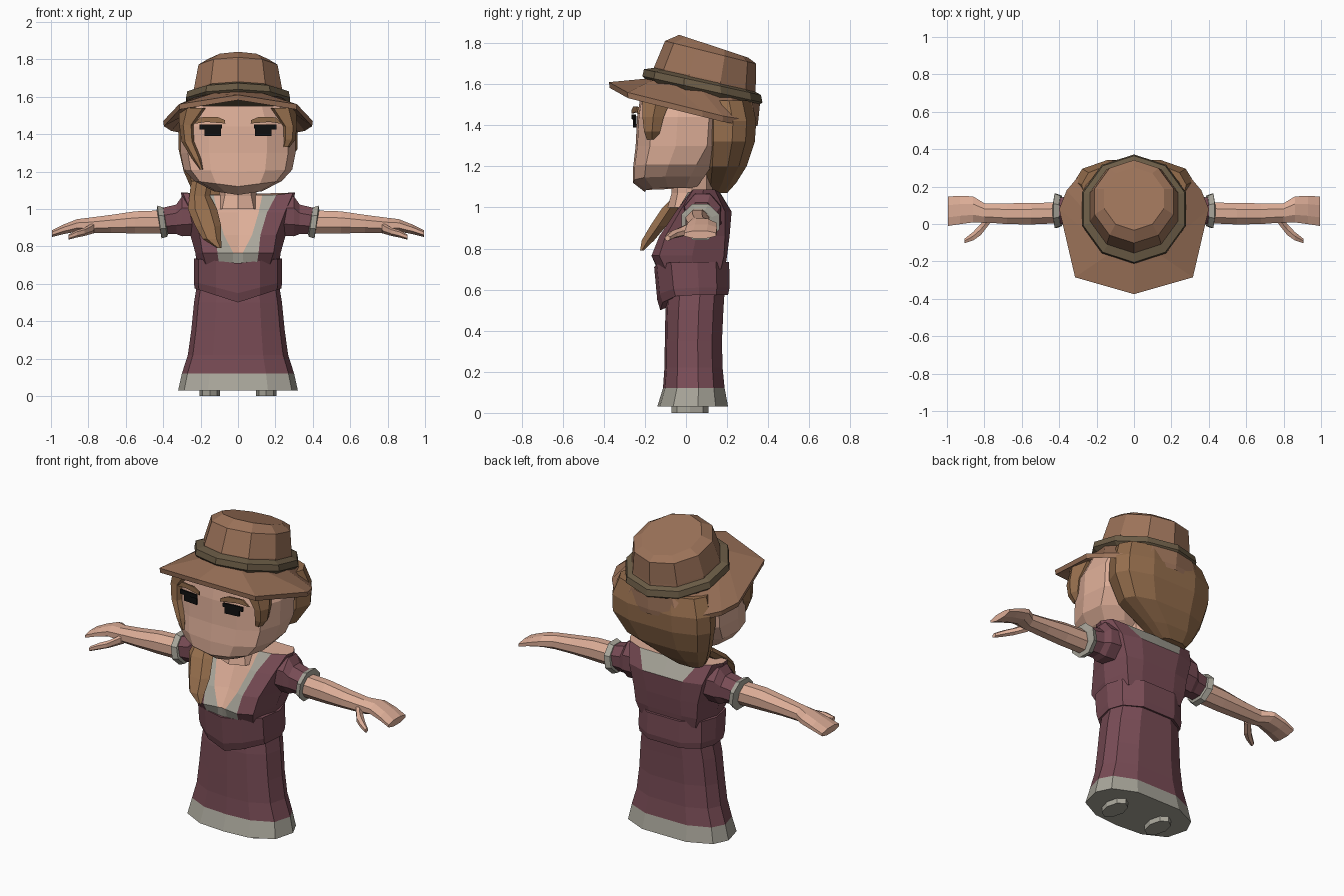
import bpy, bmesh, math


def material(name, r, g, b):
    m = bpy.data.materials.new(name)
    m.diffuse_color = (r, g, b, 1)
    return m


SKIN = material("skin", .72, .42, .31)
DRESS = material("plum cloth", .19, .072, .092)
TRIM = material("grey linen", .39, .375, .32)
HAT = material("brown felt", .33, .17, .10)
BAND = material("olive band", .145, .105, .06)
HAIR = material("hair", .30, .155, .073)
BLACK = material("black", .005, .005, .005)


def loft(name, rings, mats, rule=None, cap_mats=(0, 0), closed=False):
    """Skin a list of equal-length rings; rule(row, column) picks the material."""
    bm = bmesh.new()
    vs = [[bm.verts.new(p) for p in r] for r in rings]
    n = len(vs[0])
    for r in range(len(vs) if closed else len(vs) - 1):
        a, b = vs[r], vs[(r + 1) % len(vs)]
        for c in range(n):
            d = (c + 1) % n
            f = bm.faces.new((a[c], a[d], b[d], b[c]))
            f.material_index = rule(r, c) if rule else 0
    if not closed:
        for ring, mi in zip((vs[0], vs[-1]), cap_mats):
            bm.faces.new(ring).material_index = mi
    bmesh.ops.recalc_face_normals(bm, faces=bm.faces)
    me = bpy.data.meshes.new(name)
    bm.to_mesh(me)
    bm.free()
    for m in mats:
        me.materials.append(m)
    ob = bpy.data.objects.new(name, me)
    bpy.context.collection.objects.link(ob)
    return ob


def mirrored(half):
    """Complete a half outline (x >= 0) to a closed ring."""
    return list(half) + [(-p[0],) + tuple(p[1:]) for p in reversed(half) if p[0] > 1e-5]


BODY = mirrored([(0, -1), (.5, -.93), (.9, -.55), (1, .15), (.87, .65), (.45, 1)])
FACE = mirrored([(0, -1), (.5, -.96), (.87, -.68), (1, -.1), (.95, .6), (.6, 1)])


def section(shape, z, hw, y0, y1, cx=0, dip=0):
    cy, hy = (y0 + y1) / 2, (y1 - y0) / 2
    return [(cx + hw * x, cy + hy * y,
             z - dip * max(0, 1 - abs(x)) * (y < -.3)) for x, y in shape]


def tilted(n, r, cy, z, slope, ry=None):
    """Level circle sheared so that it drops toward the back."""
    out = []
    for i in range(n):
        a = 2 * math.pi * i / n
        dy = -(ry or r) * math.cos(a)
        out.append((r * math.sin(a), cy + dy, z - slope * dy))
    return out


def tube_x(s, x, y, z, ry, rz, n=8, lean=0):
    """Ring around the x axis, for arms; lean shifts the top outward."""
    out = []
    for i in range(n):
        a = 2 * math.pi * (i + .5) / n
        out.append((s * (x + lean * math.sin(a)), y + ry * math.cos(a), z + rz * math.sin(a)))
    return out


def disc(x, y, z, rx, ry, n=6):
    return [(x + rx * math.cos(2 * math.pi * i / n), y + ry * math.sin(2 * math.pi * i / n), z)
            for i in range(n)]


def plate(name, s, xz, mat, y_in, y_out, x_in, x_out, thick=.009):
    """Thin plate in front of the face, following its curve."""
    def at(x):
        return y_in + (y_out - y_in) * (x - x_in) / (x_out - x_in)
    loft(name, [[(s * x, at(x) - t, z) for x, z in xz] for t in (0, thick)], [mat])


# Skirt with linen hem
loft("skirt", [section(BODY, *r) for r in (
    (.03, .32, -.14, .205), (.12, .30, -.112, .188), (.22, .268, -.105, .178),
    (.35, .25, -.103, .175), (.50, .235, -.10, .182), (.62, .215, -.09, .19))],
    [DRESS, TRIM], lambda r, c: int(r == 0), (1, 0))

# Pointed waistband
loft("waistband", [section(BODY, z, hw, a, b, 0, d) for z, hw, a, b, d in (
    (.585, .205, -.09, .17, .07), (.575, .232, -.125, .205, .075),
    (.61, .236, -.14, .212, .06), (.735, .236, -.155, .21, .025), (.735, .20, -.12, .17, .025))],
    [DRESS])

# Bodice: columns follow the open neckline, its trim and the sides
rows = [
    (.70, [(0, -.14), (.03, -.14), (.10, -.135), (.17, -.10), (.22, .03), (.18, .17), (.10, .19), (0, .19)]),
    (.765, [(0, -.15), (.025, -.155), (.11, -.168), (.19, -.13), (.228, .03), (.2, .185), (.11, .2), (0, .2)]),
    (.86, [(0, -.085), (.075, -.115), (.12, -.13), (.205, -.10), (.255, .05), (.21, .19), (.11, .212), (0, .212)]),
    (.98, [(0, -.03), (.11, -.045), (.155, -.05), (.25, -.03), (.285, .07), (.24, .19), (.13, .222), (0, .222)]),
    (1.075, [(0, .03), (.13, .01), (.205, .02), (.295, .035), (.305, .085), (.27, .14), (.19, .16), (0, .165)]),
]


def bodice_rule(r, c):
    k = min(c, 13 - c)
    if k == 0:
        return 1 if r == 0 else 2
    if k == 1 or (k == 6 and r == 3):
        return 1
    return 0


loft("bodice", [mirrored([(x, y, z + (.012 if z > 1 and x > .25 else 0)) for x, y in h])
                for z, h in rows], [DRESS, TRIM, SKIN], bodice_rule, (0, 2))

# Neck
loft("neck", [disc(0, .03, z, r, r, 8) for z, r in ((1.0, .12), (1.07, .10), (1.16, .10))], [SKIN])

# Sleeves, cuffs, arms, hands and soles on both sides
for s, side in ((1, "left"), (-1, "right")):
    loft(side + "_sleeve", [tube_x(s, *r) for r in (
        (.22, .08, .965, .10, .115), (.30, .08, .96, .095, .115),
        (.33, .075, .945, .08, .085), (.41, .07, .935, .075, .075))], [DRESS])
    loft(side + "_cuff", [tube_x(s, *r, n=8, lean=.012) for r in (
        (.385, .07, .93, .07, .07), (.39, .07, .93, .088, .085),
        (.42, .07, .93, .10, .095), (.425, .07, .93, .06, .06))], [TRIM])
    loft(side + "_arm", [tube_x(s, *r) for r in (
        (.39, .06, .93, .06, .068), (.55, .055, .928, .062, .064), (.68, .055, .92, .06, .052),
        (.80, .06, .912, .055, .044), (.86, .078, .912, .075, .036),
        (.93, .075, .892, .082, .028), (.995, .068, .868, .085, .02))], [SKIN])
    loft(side + "_thumb", [tube_x(s, *r, n=6) for r in (
        (.77, .03, .90, .03, .03), (.82, -.03, .878, .035, .022),
        (.86, -.065, .868, .026, .02), (.905, -.09, .85, .014, .014))], [SKIN])
    loft(side + "_sole", [disc(s * .15, .02, z, .055, .09, 8) for z in (0, .06)], [TRIM])

# Head
loft("head", [section(FACE, z, hw, a, b, 0, d) for z, hw, a, b, d in (
    (1.095, .13, -.20, .05, .02), (1.15, .235, -.258, .09, .03), (1.21, .29, -.257, .13, .01),
    (1.30, .308, -.245, .19, 0), (1.44, .308, -.238, .2, 0), (1.55, .255, -.22, .2, 0))], [SKIN])

# Eyes, lashes and brows
for s, side in ((1, "left"), (-1, "right")):
    plate(side + "_eye", s, [(.092, 1.39), (.18, 1.39), (.18, 1.445), (.092, 1.445)],
          BLACK, -.25, -.238, .08, .2)
    plate(side + "_lash", s, [(.085, 1.43), (.205, 1.425), (.205, 1.452), (.085, 1.452)],
          BLACK, -.256, -.243, .08, .2)
    plate(side + "_brow", s, [(.068, 1.457), (.17, 1.465), (.235, 1.455), (.20, 1.49), (.11, 1.492), (.07, 1.475)],
          HAIR, -.258, -.225, .06, .23)

# Hair swept to one shoulder, ending in a tail
loft("back_hair", [section(BODY, *r) for r in (
    (1.07, .09, .09, .20, -.13), (1.12, .16, .085, .245, -.095), (1.20, .265, .08, .295, -.025),
    (1.32, .318, .075, .335), (1.42, .318, .075, .342), (1.52, .28, .06, .32))], [HAIR])
loft("hair_tail", [disc(*r) for r in (
    (-.10, -.215, .79, .012, .01), (-.14, -.185, .84, .05, .035), (-.16, -.135, .91, .07, .045),
    (-.19, -.075, 1.0, .078, .045), (-.205, .0, 1.07, .055, .05), (-.19, .11, 1.15, .06, .05))], [HAIR])

# Locks framing the face
loft("left_lock", [disc(*r) for r in (
    (.255, -.165, 1.33, .02, .03), (.272, -.165, 1.37, .035, .045),
    (.275, -.16, 1.44, .04, .06), (.23, -.14, 1.54, .08, .085))], [HAIR])
loft("right_lock", [disc(*r) for r in (
    (-.195, -.235, 1.21, .008, .01), (-.222, -.215, 1.27, .025, .03),
    (-.265, -.175, 1.36, .037, .05), (-.272, -.16, 1.45, .042, .06), (-.23, -.14, 1.54, .085, .085))], [HAIR])

# Hat brim, long in front and turned down behind
edge = mirrored([(0, -.375, 1.61), (.315, -.285, 1.56), (.40, .08, 1.47), (.36, .18, 1.445),
                 (.28, .275, 1.43), (.165, .33, 1.425), (0, .352, 1.425)])
inner = tilted(12, .27, .08, 1.565, .22, .28)


def lowered(ring, d):
    return [(x * .99, y * .99, z - d) for x, y, z in ring]


loft("hat_brim", [inner, edge, lowered(edge, .028), lowered(inner, .035)], [HAT], closed=True)

# Hat band and crown
loft("hat_band", [tilted(10, r, .08, z, .22) for z, r in (
    (1.55, .265), (1.575, .292), (1.61, .285), (1.628, .235))], [BAND])
loft("hat_crown", [tilted(10, *r) for r in (
    (.25, .09, 1.57, .22), (.247, .092, 1.63, .22), (.222, .12, 1.755, .25), (.168, .135, 1.785, .33))], [HAT])
